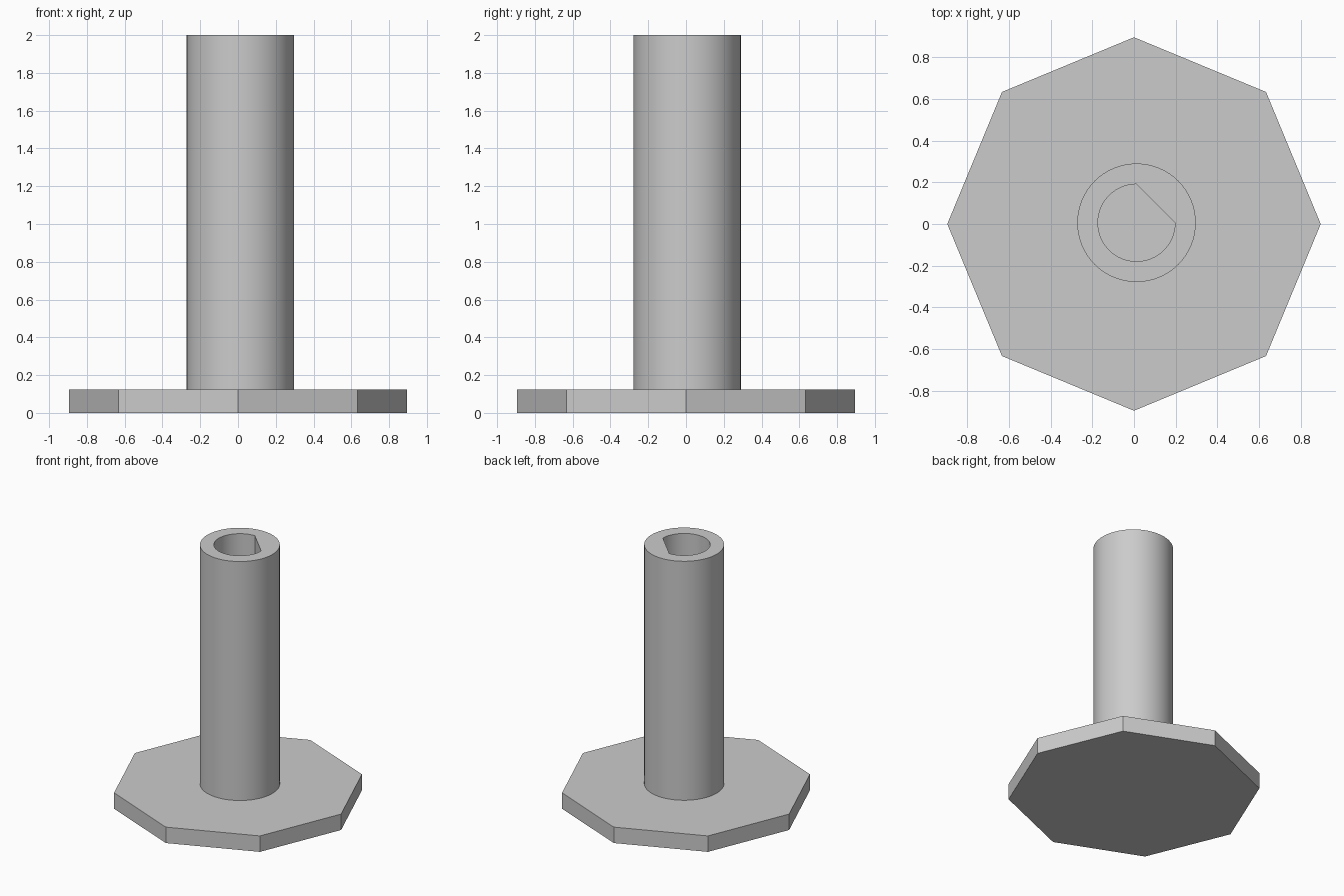
import bpy
import bmesh
from math import cos, sin, pi, radians

old = bpy.data.objects.get("Cube")
if old:
    bpy.data.objects.remove(old, do_unlink=True)

PLATE_TOP, TOP = 0.125, 2.0
CX, CY = 0.012, 0.006
SEGMENTS = 64

grey = bpy.data.materials.new("plain grey")
grey.use_nodes = True
colour = (0.6, 0.6, 0.6, 1)
grey.diffuse_color = colour
grey.node_tree.nodes["Principled BSDF"].inputs["Base Color"].default_value = colour


def finish(bm, name):
    bmesh.ops.recalc_face_normals(bm, faces=bm.faces)
    mesh = bpy.data.meshes.new(name)
    bm.to_mesh(mesh)
    bm.free()
    mesh.materials.append(grey)
    obj = bpy.data.objects.new(name, mesh)
    bpy.context.collection.objects.link(obj)
    return obj


def ring(bm, radius, z, flat=False):
    """Circle of vertices; flat squeezes the first quarter onto its chord."""
    verts = []
    for i in range(SEGMENTS):
        a = 2 * pi * i / SEGMENTS
        x, y = cos(a), sin(a)
        if flat and a < pi / 2:
            x, y = x / (x + y), y / (x + y)
        verts.append(bm.verts.new((CX + radius * x, CY + radius * y, z)))
    return verts


# Octagonal base plate
bm = bmesh.new()
lower = [bm.verts.new((0.895 * cos(i * pi / 4), 0.895 * sin(i * pi / 4), 0))
         for i in range(8)]
base = bm.faces.new(lower)
side = bmesh.ops.extrude_face_region(bm, geom=[base], use_keep_orig=True)
raised = [v for v in side["geom"] if isinstance(v, bmesh.types.BMVert)]
bmesh.ops.translate(bm, verts=raised, vec=(0, 0, PLATE_TOP))
finish(bm, "base_plate")

# Round shaft with a D-shaped bore
bm = bmesh.new()
rings = [ring(bm, 0.284, PLATE_TOP), ring(bm, 0.284, TOP),
         ring(bm, 0.185, TOP, True), ring(bm, 0.185, PLATE_TOP, True)]
for k in range(4):
    a, b = rings[k], rings[(k + 1) % 4]
    for i in range(SEGMENTS):
        j = (i + 1) % SEGMENTS
        bm.faces.new((a[i], a[j], b[j], b[i]))
shaft = finish(bm, "shaft")

bpy.ops.object.select_all(action="DESELECT")
shaft.select_set(True)
bpy.context.view_layer.objects.active = shaft
bpy.ops.object.shade_smooth_by_angle(angle=radians(30))
